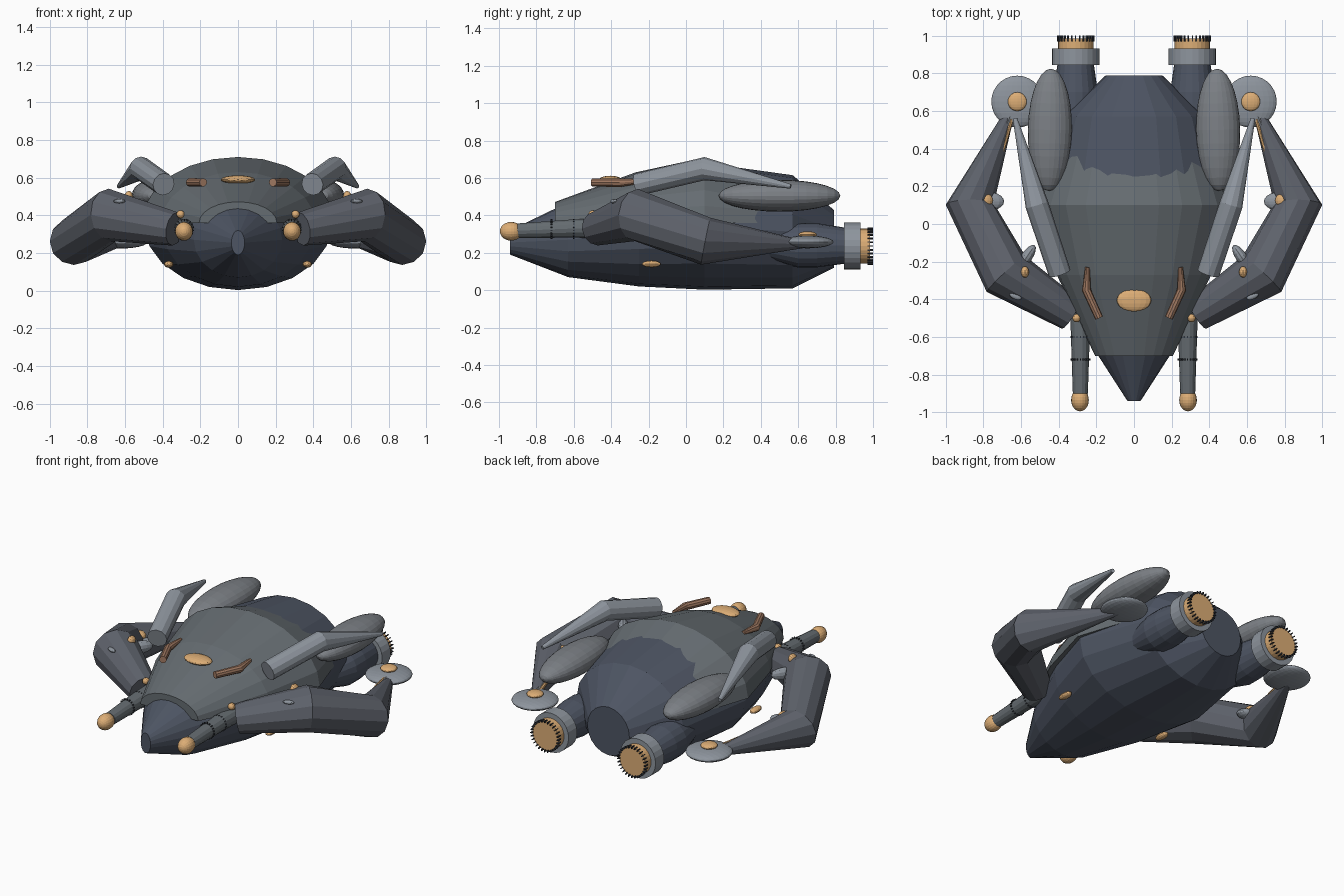
import bpy, bmesh, math
from mathutils import Vector, Matrix

if "Cube" in bpy.data.objects:
    bpy.data.objects.remove(bpy.data.objects["Cube"])


def mat(name, c):
    m = bpy.data.materials.new(name)
    m.diffuse_color = (*c, 1)
    m.use_nodes = True
    m.node_tree.nodes["Principled BSDF"].inputs["Base Color"].default_value = m.diffuse_color
    return m


HULL = mat("dark_blue", (0.075, 0.09, 0.125))
SHELL = mat("grey_green", (0.13, 0.15, 0.165))
ARM = mat("slate", (0.11, 0.12, 0.145))
LIGHT = mat("light_grey", (0.27, 0.3, 0.34))
POD = mat("mid_grey", (0.2, 0.215, 0.235))
ORANGE = mat("amber", (0.72, 0.42, 0.18))
BROWN = mat("copper", (0.35, 0.19, 0.12))
DARK = mat("near_black", (0.03, 0.035, 0.045))


def finish(bm, name, m):
    bmesh.ops.recalc_face_normals(bm, faces=bm.faces)
    me = bpy.data.meshes.new(name)
    bm.to_mesh(me)
    bm.free()
    ob = bpy.data.objects.new(name, me)
    me.materials.append(m)
    bpy.context.collection.objects.link(ob)
    return ob


def loft(name, rings, m):
    """Skin a list of equal-length closed rings and cap both ends."""
    bm = bmesh.new()
    vs = [[bm.verts.new(p) for p in r] for r in rings]
    n = len(vs[0])
    for a, b in zip(vs, vs[1:]):
        for i in range(n):
            bm.faces.new((a[i], a[(i + 1) % n], b[(i + 1) % n], b[i]))
    bm.faces.new(vs[0])
    bm.faces.new(vs[-1])
    return finish(bm, name, m)


def tube(name, path, m, sides=12):
    """Tapered tube along points (x, y, z, radius)."""
    pts = [Vector(p[:3]) for p in path]
    rings = []
    for i, p in enumerate(pts):
        d0 = (pts[i] - pts[i - 1]).normalized() if i else Vector()
        d1 = (pts[i + 1] - pts[i]).normalized() if i < len(pts) - 1 else Vector()
        t = (d0 + d1).normalized()
        u = t.cross(Vector((0, 0, 1))).normalized()
        v = u.cross(t)
        rings.append([p + path[i][3] * (u * math.cos(a) + v * math.sin(a))
                      for a in (2 * math.pi * k / sides for k in range(sides))])
    return loft(name, rings, m)


def blob(name, c, r, m, seg=16, rot=0):
    """Ellipsoid with its poles along y, turned about z."""
    bm = bmesh.new()
    bmesh.ops.create_uvsphere(bm, u_segments=seg, v_segments=max(8, seg // 2 + 2), radius=1)
    M = (Matrix.Translation(c) @ Matrix.Rotation(rot, 4, 'Z')
         @ Matrix.Diagonal((*r, 1)) @ Matrix.Rotation(math.pi / 2, 4, 'X'))
    bm.transform(M)
    return finish(bm, name, m)


def teeth(name, c, r, length, m, n=28, w=0.006, h=0.012):
    """Ring of small blocks around the y axis."""
    bm = bmesh.new()
    for k in range(n):
        M = (Matrix.Translation(c) @ Matrix.Rotation(2 * math.pi * k / n, 4, 'Y')
             @ Matrix.Translation((0, 0, r)) @ Matrix.Diagonal((w, length, h, 1)))
        bmesh.ops.create_cube(bm, size=1, matrix=M)
    return finish(bm, name, m)


# hull: elliptical sections (y, half width, top, bottom)
N = 20
rings = []
for y, rx, zt, zb in [(-.94, .035, .32, .19), (-.63, .235, .47, .07), (-.25, .395, .60, .02),
                      (.1, .495, .68, .003), (.57, .38, .615, .01), (.79, .15, .43, .12)]:
    rings.append([(rx * math.cos(a), y, (zt + zb) / 2 + (zt - zb) / 2 * math.sin(a))
                  for a in (2 * math.pi * k / N for k in range(N))])
loft("hull", rings, HULL)

# upper shell: half-ellipse sections sinking into the hull at the back
rings = []
for y, rx, zt in [(-.7, .207, .472), (-.27, .41, .63), (.1, .512, .71), (.56, .36, .555)]:
    rings.append([(rx * math.cos(a), y, .36 + (zt - .36) * math.sin(a))
                  for a in (math.pi * k / 12 for k in range(13))])
loft("upper_shell", rings, SHELL)

# forehead plate
blob("forehead_plate", (0, -.405, .59), (.092, .06, .022), ORANGE)

for s, side in ((-1, "left"), (1, "right")):
    def P(*pts):
        return [(s * p[0], *p[1:]) for p in pts]

    def B(name, c, r, m, seg=16, rot=0):
        return blob(f"{side}_{name}", (s * c[0], c[1], c[2]), r, m, seg, s * rot)

    # engine
    tube(side + "_engine_body", P((.31, .4, .25, .07), (.31, .6, .24, .118),
                                  (.31, .7, .24, .118), (.31, .86, .238, .095)), HULL, 20)
    tube(side + "_engine_collar", P((.31, .845, .236, .126), (.31, .932, .236, .126)), LIGHT, 24)
    tube(side + "_engine_core", P((.31, .92, .236, .094), (.31, .985, .236, .094)), ORANGE, 24)
    teeth(side + "_engine_teeth", (s * .31, .985, .236), .094, .03, DARK)

    # back pod
    B("back_pod", (.447, .5, .505), (.117, .325, .085), POD, 24, .02)

    # large front arm
    tube(side + "_arm", P((.335, -.48, .328, .09), (.68, -.265, .402, .14),
                          (.872, .105, .262, .128), (.64, .64, .245, .018)), ARM, 12)
    # rear joint disc, cap and piston
    B("rear_disc", (.62, .65, .258), (.138, .138, .034), LIGHT, 24)
    B("rear_disc_cap", (.62, .65, .297), (.05, .05, .018), ORANGE)
    tube(side + "_piston", P((.65, .56, .27, .012), (.69, .42, .28, .012),
                             (.775, .16, .29, .012)), ORANGE, 8)
    tube(side + "_piston_sleeve", P((.655, .58, .262, .022), (.75, .34, .265, .028),
                                    (.77, .2, .265, .015)), POD, 8)
    # elbow joint
    B("elbow_disc", (.775, .12, .295), (.085, .05, .03), LIGHT)
    B("elbow_cap", (.795, .125, .33), (.045, .04, .03), ORANGE)
    # arm studs and ridges
    B("arm_stud", (.58, -.255, .50), (.022, .03, .03), ORANGE, 12)
    B("arm_ridge_inner", (.57, -.175, .43), (.03, .075, .04), LIGHT, 12, .6)
    B("arm_ridge_front", (.63, -.385, .475), (.035, .015, .012), LIGHT, 12, .4)
    B("wrist_stud", (.305, -.5, .405), (.022, .022, .022), ORANGE, 12)

    # slim bent blade above the back
    tube(side + "_blade", P((.395, -.26, .565, .06), (.515, .1, .65, .062),
                            (.632, .56, .555, .012)), LIGHT, 12)

    # forward gun with bands and tip
    tube(side + "_gun", P((.285, -.42, .33, .055), (.285, -.6, .33, .05),
                          (.285, -.9, .318, .04)), SHELL, 14)
    for y in (-.6, -.72):
        teeth(side + "_gun_band", (s * .285, y, .328), .048, .01, DARK, 18, .006, .01)
    B("gun_tip", (.287, -.935, .315), (.047, .06, .05), ORANGE, 20)

    # bent antenna on the shell
    tube(side + "_antenna", P((.185, -.5, .575, .022), (.253, -.35, .575, .024),
                              (.247, -.23, .585, .012)), BROWN, 10)

    # lower side lamp
    B("side_lamp", (.368, -.185, .14), (.025, .05, .018), ORANGE, 12)
